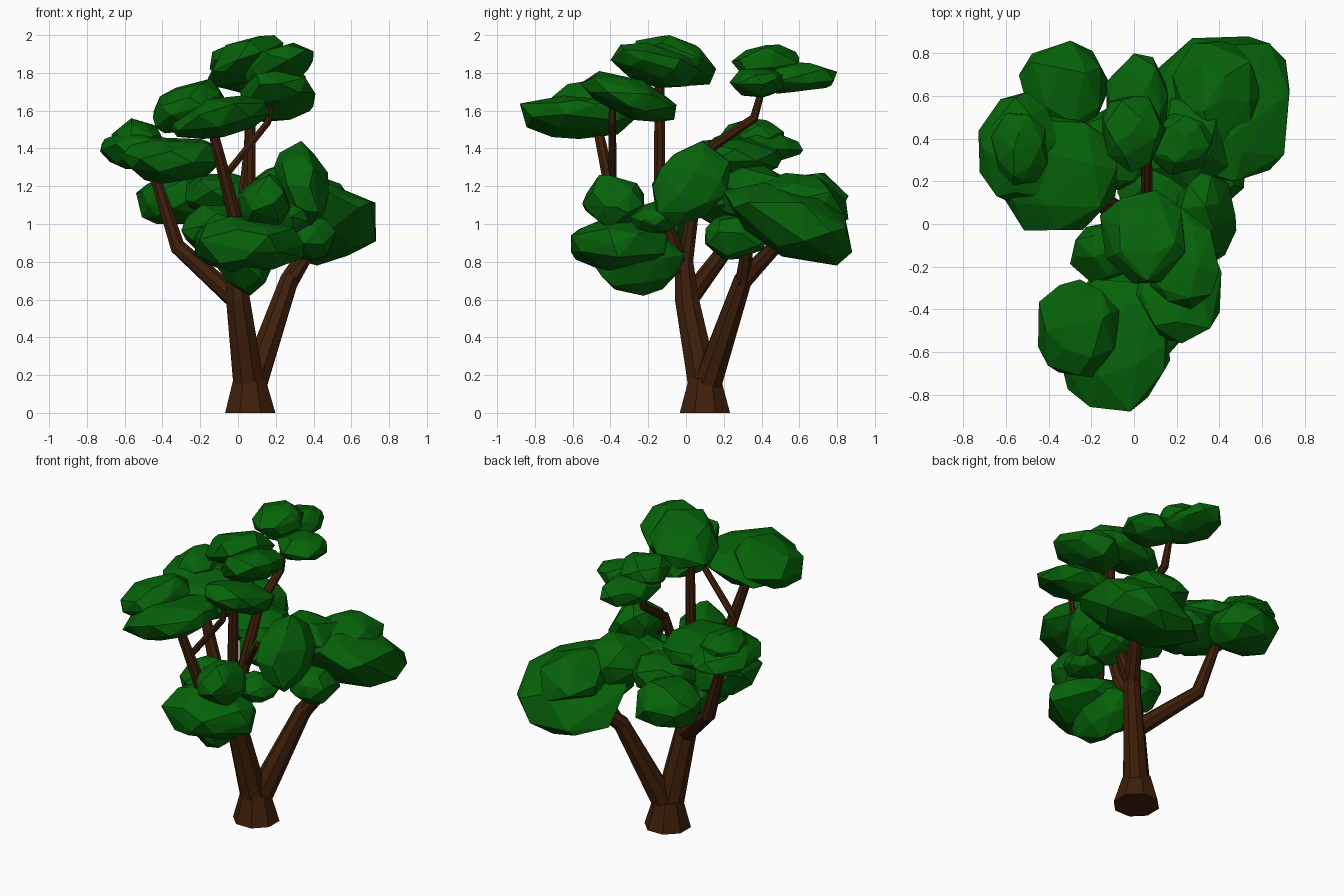
import bpy, bmesh, math, random
from mathutils import Vector

random.seed(7)
cube = bpy.data.objects.get("Cube")
if cube:
    bpy.data.objects.remove(cube, do_unlink=True)


def make_material(name, colour):
    mat = bpy.data.materials.new(name)
    mat.use_nodes = True
    mat.diffuse_color = colour
    mat.node_tree.nodes["Principled BSDF"].inputs["Base Color"].default_value = colour
    return mat


bark = make_material("brown bark", (0.05, 0.014, 0.003, 1))
leaf = make_material("leaf green", (0.002, 0.125, 0.003, 1))


def finish(name, bm, mat):
    bmesh.ops.recalc_face_normals(bm, faces=bm.faces[:])
    mesh = bpy.data.meshes.new(name)
    bm.to_mesh(mesh)
    bm.free()
    mesh.materials.append(mat)
    obj = bpy.data.objects.new(name, mesh)
    bpy.context.collection.objects.link(obj)
    return obj


def limb(name, *stations, sides=8):
    """Tapered faceted tube through stations of (x, y, z, radius)."""
    bm = bmesh.new()
    points = [Vector(s[:3]) for s in stations]
    rings = []
    for i, (point, station) in enumerate(zip(points, stations)):
        ahead = points[min(i + 1, len(points) - 1)]
        behind = points[max(i - 1, 0)]
        turn = Vector((0, 0, 1)).rotation_difference(ahead - behind)
        if point.z == 0:
            turn.identity()
        ring = []
        for k in range(sides):
            a = math.tau * (k + 0.5) / sides
            offset = Vector((math.cos(a), math.sin(a), 0)) * station[3]
            ring.append(bm.verts.new(point + turn @ offset))
        rings.append(ring)
    for low, high in zip(rings, rings[1:]):
        for k in range(sides):
            n = (k + 1) % sides
            bm.faces.new((low[k], low[n], high[n], high[k]))
    bm.faces.new(rings[0][::-1])
    bm.faces.new(rings[-1])
    return finish(name, bm, bark)


def add_clump(bm, bounds, lean_x=0, lean_y=0, count=28):
    """Rock-like convex clump filling bounds (x, x, y, y, z, z in hundredths),
    its slab rising towards +x and +y by the leans."""
    golden = math.pi * (3 - math.sqrt(5))
    spin = random.uniform(0, math.tau)
    points = []
    for i in range(count):
        h = 1 - 2 * (i + 0.5) / count
        r = math.sqrt(1 - h * h)
        p = Vector((r * math.cos(golden * i + spin), r * math.sin(golden * i + spin), h))
        p += Vector([random.uniform(-0.24, 0.24) for _ in range(3)])
        p = p.normalized() * random.uniform(0.92, 1.08)
        p.z += lean_x * p.x + lean_y * p.y
        points.append(p)
    # Stretch the point cloud to fit the bounds on every axis
    for axis in range(3):
        low, high = [b / 100 for b in bounds[2 * axis:2 * axis + 2]]
        least = min(p[axis] for p in points)
        most = max(p[axis] for p in points)
        for p in points:
            p[axis] = low + (p[axis] - least) / (most - least) * (high - low)
    verts = [bm.verts.new(p) for p in points]
    bmesh.ops.convex_hull(bm, input=verts)
    loose = [v for v in bm.verts if not v.link_faces]
    bmesh.ops.delete(bm, geom=loose, context='VERTS')


def canopy(name, *clumps):
    """Each clump is six bounds, then optional x and y leans."""
    bm = bmesh.new()
    for clump in clumps:
        add_clump(bm, clump[:6], *clump[6:])
    return finish(name, bm, leaf)


# Trunk and the two main forks
limb("trunk_base", (0.065, 0.1, 0, 0.144), (0.06, 0.1, 0.18, 0.092))
limb("front_fork", (0.055, 0.09, 0.16, 0.087), (0, 0.005, 0.6, 0.068),
     (-0.01, -0.01, 0.8, 0.052))
limb("back_fork", (0.075, 0.11, 0.14, 0.08), (0.27, 0.3, 0.7, 0.052),
     (0.38, 0.47, 0.88, 0.04), (0.42, 0.52, 1, 0.03))
limb("back_fork_twig", (0.27, 0.3, 0.68, 0.045), (0.37, 0.32, 0.84, 0.035),
     (0.4, 0.3, 0.95, 0.03))

# Branches carrying the canopies
limb("left_branch", (-0.01, 0.01, 0.6, 0.055), (-0.32, 0.22, 0.88, 0.043),
     (-0.43, 0.25, 1.22, 0.03), (-0.42, 0.25, 1.36, 0.025))
limb("top_branch", (-0.01, -0.01, 0.75, 0.045), (0.04, -0.1, 0.98, 0.038),
     (0.06, -0.14, 1.15, 0.034), (0.07, -0.14, 1.82, 0.027))
limb("front_branch", (0, -0.01, 0.75, 0.045), (-0.01, -0.3, 0.93, 0.042),
     (-0.02, -0.37, 1.05, 0.04), (-0.14, -0.47, 1.52, 0.027))
limb("front_branch_twig", (-0.08, -0.39, 1.24, 0.022), (0.16, -0.39, 1.54, 0.02),
     (0.18, -0.39, 1.68, 0.017), sides=6)
limb("rear_branch", (-0.01, -0.01, 0.75, 0.045), (0.03, 0.04, 1.1, 0.035),
     (0.06, 0.14, 1.41, 0.03), (0.06, 0.36, 1.56, 0.026), (0.06, 0.41, 1.74, 0.018))
limb("right_branch", (0.04, 0.04, 1.05, 0.025), (0.17, -0.04, 1.25, 0.02),
     (0.28, 0, 1.15, 0.018), sides=6)

# Wide middle canopies
canopy("left_canopy", (-66, -8, -3, 51, 121, 146), (-73, -33, 10, 62, 129, 150),
       (-67, -40, 18, 52, 136, 156), (-54, -11, 44, 86, 100, 127))
canopy("back_canopy", (8, 73, 20, 88, 78, 122, 0.2, -0.6),
       (18, 60, 32, 86, 97, 127, 0, -0.2), (24, 52, 10, 44, 81, 105))
canopy("middle_canopy", (19, 48, -18, 24, 99, 144, -0.3, 0.3), (5, 44, 15, 60, 100, 131),
       (-28, 12, 15, 55, 103, 127), (-8, 34, 0, 32, 100, 124),
       (14, 38, -30, -4, 95, 112))

# Low canopy over the front fork
canopy("low_front_canopy", (-23, 35, -61, -10, 74, 104), (-12, 20, -50, -1, 62, 98),
       (0, 28, -55, -22, 95, 126), (-30, 4, -28, 1, 84, 110))

# Small high canopies
canopy("top_canopy", (-16, 24, -28, 16, 173, 200, 0.5, -0.4),
       (3, 40, -40, 8, 172, 196, 0.4, -0.4))
canopy("front_canopy", (1, 41, -56, -5, 154, 181, 0, -0.8),
       (-37, 17, -88, -26, 145, 168, 0.4), (-45, -7, -72, -26, 148, 177, 0.5))
canopy("rear_canopy", (-15, 15, 24, 60, 175, 195), (-13, 16, 33, 80, 169, 186),
       (4, 37, 23, 52, 167, 182))
